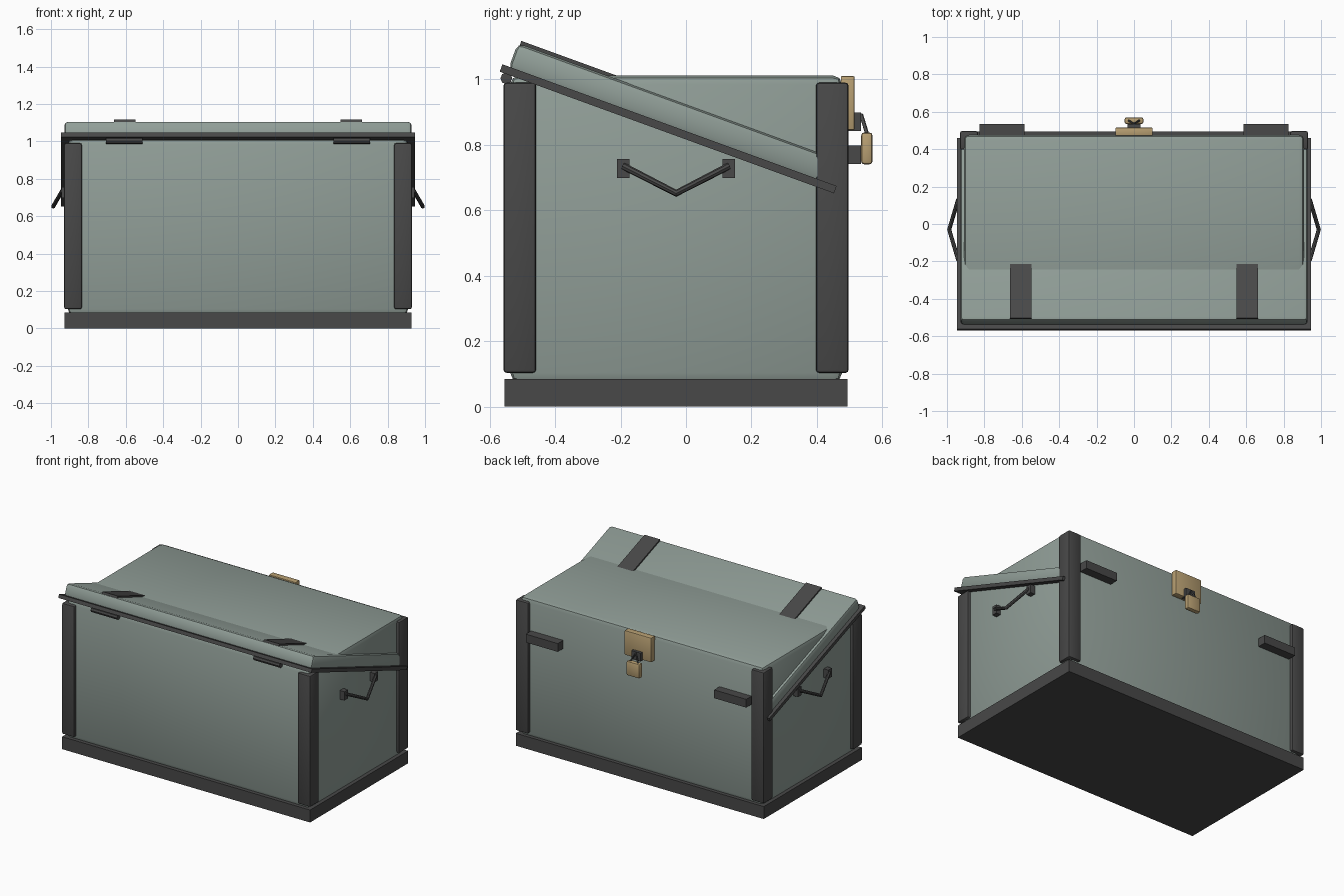
import bpy
import bmesh
from math import radians
from mathutils import Matrix, Vector

if "Cube" in bpy.data.objects:
    bpy.data.objects.remove(bpy.data.objects["Cube"])


def material(name, rgb):
    m = bpy.data.materials.new(name)
    m.diffuse_color = (*rgb, 1)
    m.use_nodes = True
    m.node_tree.nodes["Principled BSDF"].inputs["Base Color"].default_value = m.diffuse_color
    return m


GREEN = material("painted_green", (0.28, 0.34, 0.31))
DARK = material("dark_iron", (0.065, 0.065, 0.065))
BRASS = material("brass", (0.48, 0.35, 0.17))

# tilted frame of the lid: origin on the front edge of the rim top
LID = Matrix.Translation((0, -0.561, 1.046)) @ Matrix.Rotation(radians(-20), 4, 'X')


def finish(ob, mat):
    ob.data.materials.append(mat)
    bpy.ops.object.select_all(action='DESELECT')
    ob.select_set(True)
    bpy.context.view_layer.objects.active = ob
    bpy.ops.object.shade_smooth_by_angle(angle=radians(35))


def box(name, x, y, z, mat, bevel=0.0, frame=None):
    """Box from (min, max) ranges, with optional rounded edges."""
    lo, hi = Vector((x[0], y[0], z[0])), Vector((x[1], y[1], z[1]))
    bm = bmesh.new()
    bmesh.ops.create_cube(bm, size=1)
    bmesh.ops.scale(bm, vec=hi - lo, verts=bm.verts)
    bmesh.ops.translate(bm, vec=(lo + hi) / 2, verts=bm.verts)
    if bevel:
        bmesh.ops.bevel(bm, geom=bm.edges[:], offset=bevel, segments=2,
                        profile=0.5, affect='EDGES')
    if frame:
        bm.transform(frame)
    me = bpy.data.meshes.new(name)
    bm.to_mesh(me)
    bm.free()
    ob = bpy.data.objects.new(name, me)
    bpy.context.collection.objects.link(ob)
    finish(ob, mat)
    return ob


def rod(name, points, radius, mat):
    """Round bar following a polyline, converted to mesh."""
    cu = bpy.data.curves.new(name, 'CURVE')
    cu.dimensions = '3D'
    cu.bevel_depth = radius
    cu.bevel_resolution = 2
    cu.use_fill_caps = True
    sp = cu.splines.new('POLY')
    sp.points.add(len(points) - 1)
    for p, co in zip(sp.points, points):
        p.co = (*co, 1)
    ob = bpy.data.objects.new(name, cu)
    bpy.context.collection.objects.link(ob)
    bpy.ops.object.select_all(action='DESELECT')
    ob.select_set(True)
    bpy.context.view_layer.objects.active = ob
    bpy.ops.object.convert(target='MESH')
    finish(bpy.context.object, mat)


# plinth and chest body
box("base_plinth", (-0.928, 0.928), (-0.555, 0.494), (0, 0.084), DARK)
box("chest_body", (-0.91, 0.91), (-0.537, 0.477), (0.075, 1.012), GREEN, 0.028)

# tilted lid with its rim
box("lid_rim", (-0.947, 0.947), (0, 1.087), (-0.024, 0), DARK, frame=LID)
box("lid", (-0.928, 0.928), (0.022, 1.065), (-0.01, 0.077), GREEN, 0.02, LID)

for side, s in (("left", -1), ("right", 1)):
    def mx(a, b):
        return tuple(sorted((s * a, s * b)))

    # corner posts
    for end, y in (("front", (-0.558, -0.458)), ("back", (0.397, 0.497))):
        box(f"{end}_{side}_post", mx(0.835, 0.93), y, (0.103, 0.99), DARK, 0.01)
    # flat strap on the lid
    box(f"{side}_lid_strap", mx(0.547, 0.663), (0.03, 1.05), (0.07, 0.087), DARK, frame=LID)
    # hinge barrel under the rim
    rod(f"{side}_hinge", [(s * 0.51, -0.549, 1.003), (s * 0.707, -0.549, 1.003)], 0.018, DARK)
    # block on the back
    box(f"{side}_back_block", mx(0.585, 0.825), (0.47, 0.535), (0.742, 0.798), DARK)
    # drop handle and its brackets
    for end, y in (("front", -0.192), ("back", 0.131)):
        box(f"{side}_{end}_bracket", mx(0.9, 0.944), (y - 0.019, y + 0.019),
            (0.698, 0.757), DARK)
    rod(f"{side}_handle", [(s * 0.94, -0.192, 0.735), (s * 0.988, -0.03, 0.652),
                           (s * 0.94, 0.131, 0.735)], 0.011, DARK)

# hasp plate, staple and padlock
box("hasp_plate", (-0.1, 0.1), (0.473, 0.515), (0.845, 1.01), BRASS, 0.004)
box("hasp_staple", (-0.035, 0.035), (0.49, 0.534), (0.842, 0.898), DARK)
rod("padlock_shackle", [(-0.034, 0.556, 0.825), (0, 0.536, 0.89), (0.034, 0.556, 0.825)],
    0.006, DARK)
box("padlock", (-0.05, 0.05), (0.535, 0.57), (0.74, 0.838), BRASS, 0.01)
